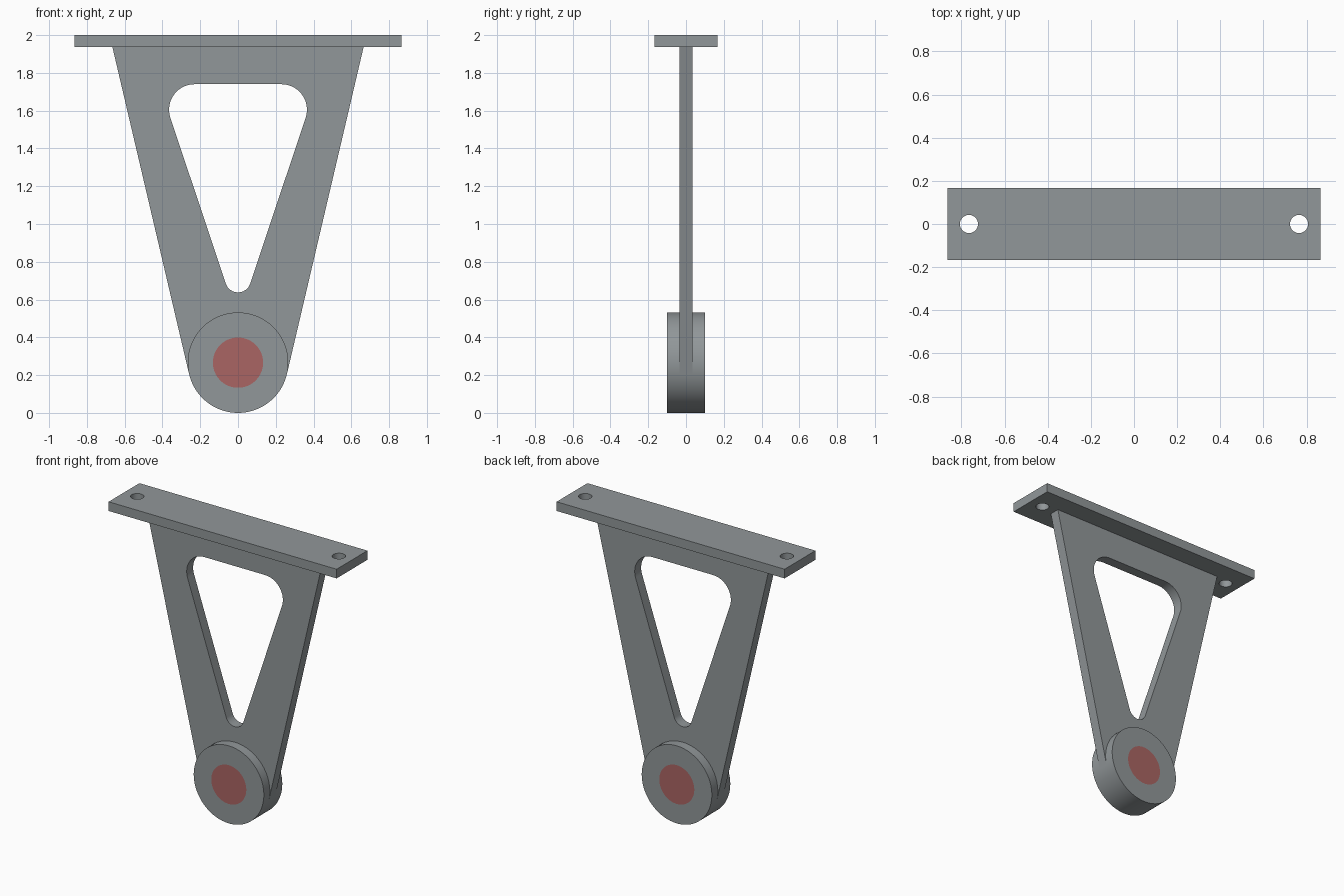
import bpy, bmesh
from math import cos, sin, pi, atan2, acos, hypot, radians
from mathutils import Matrix, Vector

cube = bpy.data.objects.get("Cube")
if cube:
    bpy.data.objects.remove(cube)


def material(name, colour):
    m = bpy.data.materials.new(name)
    m.use_nodes = True
    m.diffuse_color = (*colour, 1)
    m.node_tree.nodes["Principled BSDF"].inputs["Base Color"].default_value = (*colour, 1)
    return m


GREY = material("steel grey", (0.285, 0.31, 0.32))
RED = material("muted red", (0.40, 0.13, 0.125))


def finish(bm, name, mats, place=Matrix()):
    bmesh.ops.recalc_face_normals(bm, faces=bm.faces)
    bm.transform(place)
    mesh = bpy.data.meshes.new(name)
    bm.to_mesh(mesh)
    bm.free()
    for m in mats:
        mesh.materials.append(m)
    ob = bpy.data.objects.new(name, mesh)
    bpy.context.collection.objects.link(ob)
    bpy.ops.object.select_all(action='DESELECT')
    ob.select_set(True)
    bpy.context.view_layer.objects.active = ob
    bpy.ops.object.shade_smooth_by_angle(angle=radians(30))
    return ob


def arc(cx, cy, r, start, end, steps):
    return [(cx + r * cos(start + (end - start) * i / steps),
             cy + r * sin(start + (end - start) * i / steps)) for i in range(steps + 1)]


def slab(name, loops, thickness, place):
    """Flat outline with holes, extruded evenly about its own plane."""
    bm = bmesh.new()
    for loop in loops:
        vs = [bm.verts.new((x, y, -thickness / 2)) for x, y in loop]
        for i, v in enumerate(vs):
            bm.edges.new((vs[i - 1], v))
    bmesh.ops.triangle_fill(bm, edges=bm.edges[:], use_beauty=True, normal=(0, 0, 1))
    bmesh.ops.dissolve_limit(bm, angle_limit=0.001, verts=[], edges=bm.edges[:])
    new = bmesh.ops.extrude_face_region(bm, geom=bm.faces[:], use_keep_orig=True)["geom"]
    bmesh.ops.translate(bm, vec=(0, 0, thickness),
                        verts=[g for g in new if isinstance(g, bmesh.types.BMVert)])
    return finish(bm, name, [GREY], place)


UPRIGHT = Matrix.Rotation(pi / 2, 4, 'X')
HUB_Z, HUB_R = 0.266, 0.266
PLATE_LOW, HALF_X, HALF_Y = 1.937, 0.865, 0.167

# Mounting plate with two bolt holes
corners = [(-HALF_X, -HALF_Y), (HALF_X, -HALF_Y), (HALF_X, HALF_Y), (-HALF_X, HALF_Y)]
holes = [arc(s * 0.765, 0, 0.042, 0, 2 * pi, 48)[:-1] for s in (-1, 1)]
slab("mounting_plate", [corners] + holes, 2 - PLATE_LOW,
     Matrix.Translation((0, 0, (2 + PLATE_LOW) / 2)))

# Tapered web, its sides tangent to the hub
top_x = 0.665
rise = PLATE_LOW - HUB_Z
tangent = atan2(rise, top_x) - acos(HUB_R / hypot(top_x, rise))
tx, tz = HUB_R * cos(tangent), HUB_Z + HUB_R * sin(tangent)
outline = [(-tx, tz), (tx, tz), (top_x, PLATE_LOW), (-top_x, PLATE_LOW)]

# Rounded triangular window: three arcs joined by their common tangents
cx, cz, r = 0.23, 1.605, 0.135
low_z, low_r = 0.706, 0.068
span = hypot(cx, cz - low_z)
a = atan2(cz - low_z, cx) - acos((low_r - r) / span)
window = (arc(cx, cz, r, a, pi / 2, 20) + arc(-cx, cz, r, pi / 2, pi - a, 20)
          + arc(0, low_z, low_r, pi - a, 2 * pi + a, 24))
slab("tapered_web", [outline, window], 0.07, UPRIGHT)

# Hub with a flush red centre on both ends
bm = bmesh.new()
bmesh.ops.create_cone(bm, cap_ends=True, segments=96, radius1=HUB_R, radius2=HUB_R, depth=0.2)
caps = [f for f in bm.faces if abs(f.normal.z) > 0.9]
bmesh.ops.inset_individual(bm, faces=caps, thickness=HUB_R - 0.133, use_even_offset=True)
for f in bm.faces:
    centre = f.calc_center_median()
    f.material_index = int(abs(f.normal.z) > 0.9 and Vector(centre.xy).length < 0.01)
finish(bm, "hub", [GREY, RED], Matrix.Translation((0, 0, HUB_Z)) @ UPRIGHT)
